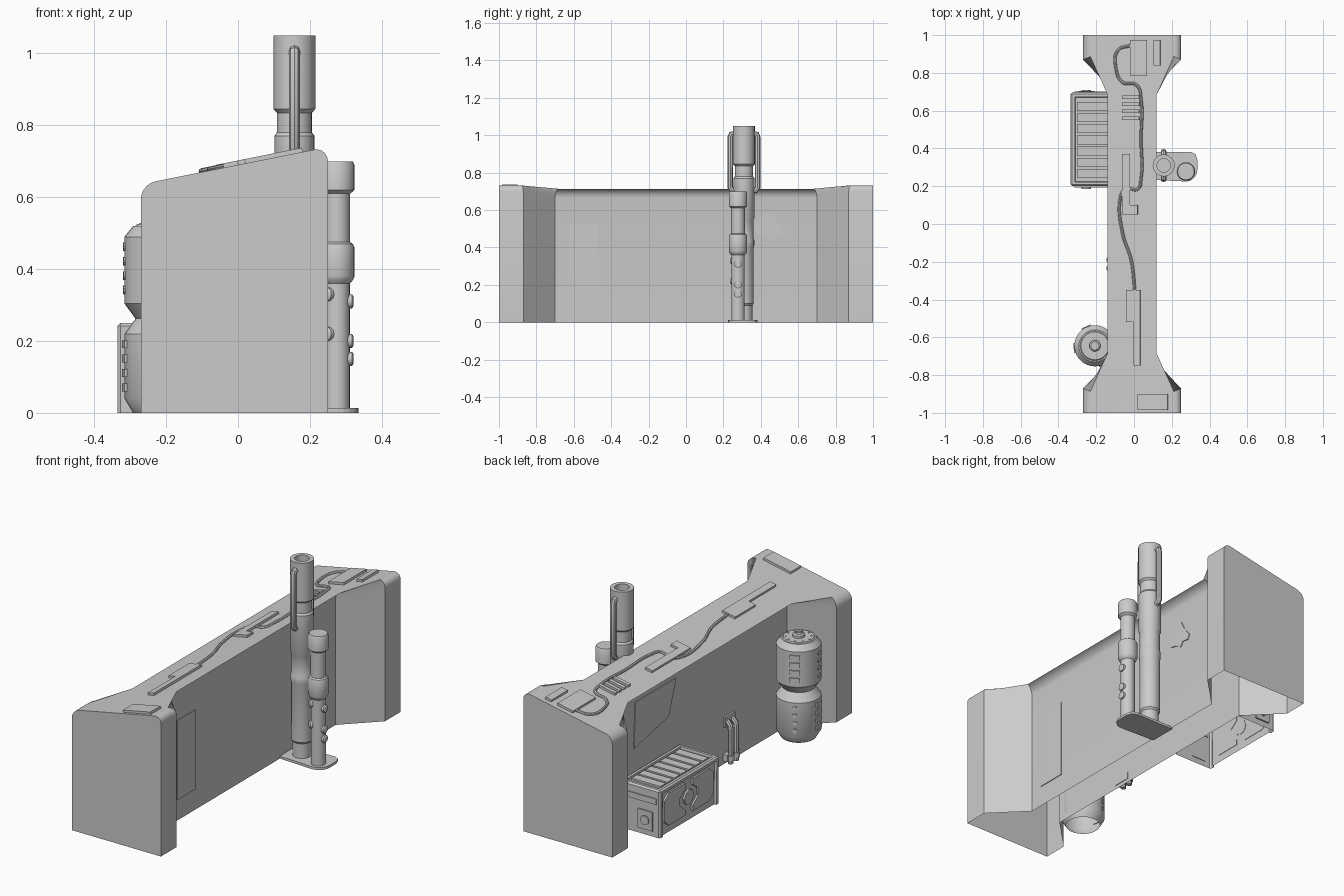
import bpy, bmesh, math
from mathutils import Vector, Matrix

if "Cube" in bpy.data.objects:
    bpy.data.objects.remove(bpy.data.objects["Cube"])

grey = bpy.data.materials.new("light_grey")
grey.diffuse_color = (0.6, 0.6, 0.6, 1)
grey.use_nodes = True
grey.node_tree.nodes["Principled BSDF"].inputs["Base Color"].default_value = grey.diffuse_color


def finish(ob, smooth=True):
    ob.data.materials.append(grey)
    bpy.ops.object.select_all(action='DESELECT')
    ob.select_set(True)
    bpy.context.view_layer.objects.active = ob
    if ob.type == 'CURVE':
        bpy.ops.object.convert(target='MESH')
    if smooth:
        bpy.ops.object.shade_smooth_by_angle(angle=math.radians(32))
    return ob


def from_bm(name, bm, smooth=True):
    bmesh.ops.recalc_face_normals(bm, faces=bm.faces)
    me = bpy.data.meshes.new(name)
    bm.to_mesh(me)
    bm.free()
    ob = bpy.data.objects.new(name, me)
    bpy.context.collection.objects.link(ob)
    return finish(ob, smooth)


def prism(name, pts, place, normal, depth):
    """Polygon placed on a surface and raised along its normal."""
    bm = bmesh.new()
    n = Vector(normal).normalized()
    low = [bm.verts.new(Vector(place(*p)) - n * 0.003) for p in pts]
    high = [bm.verts.new(Vector(place(*p)) + n * depth) for p in pts]
    bm.faces.new(low[::-1])
    bm.faces.new(high)
    for i in range(len(pts)):
        j = (i + 1) % len(pts)
        bm.faces.new((low[i], low[j], high[j], high[i]))
    return from_bm(name, bm, False)


def rect(a, b, c, d):
    return [(a, c), (b, c), (b, d), (a, d)]


def lathe(name, prof, matrix, n=24):
    bm = bmesh.new()
    rings = [[bm.verts.new((r * math.cos(2 * math.pi * i / n), r * math.sin(2 * math.pi * i / n), z))
              for i in range(n)] for r, z in prof]
    for a, b in zip(rings, rings[1:]):
        for i in range(n):
            bm.faces.new((a[i], a[(i + 1) % n], b[(i + 1) % n], b[i]))
    bmesh.ops.remove_doubles(bm, verts=bm.verts, dist=1e-5)
    bmesh.ops.transform(bm, matrix=matrix, verts=bm.verts)
    return from_bm(name, bm)


def tube(name, pts, r, kind='BEZIER'):
    cu = bpy.data.curves.new(name, 'CURVE')
    cu.dimensions = '3D'
    cu.bevel_depth, cu.bevel_resolution, cu.resolution_u, cu.use_fill_caps = r, 2, 6, True
    sp = cu.splines.new(kind)
    if kind == 'BEZIER':
        sp.bezier_points.add(len(pts) - 1)
        for bp, p in zip(sp.bezier_points, pts):
            bp.co = p
            bp.handle_left_type = bp.handle_right_type = 'AUTO'
    else:
        sp.points.add(len(pts) - 1)
        for sp_pt, p in zip(sp.points, pts):
            sp_pt.co = (*p, 1)
    ob = bpy.data.objects.new(name, cu)
    bpy.context.collection.objects.link(ob)
    return finish(ob)


def at(x, y, z=0):
    return Matrix.Translation((x, y, z))


def top_z(x):
    return 0.69 + 0.2 * x


# Wall: flared-end plan, sloping top, rounded long top edges, open underneath
half = [(0.25, -1), (0.25, -0.87), (0.08, -0.70), (0.08, 0.70), (0.25, 0.87), (0.25, 1)]
plan = half + [(-0.02 - x + 0.0, y) for x, y in half[::-1]]
bm = bmesh.new()
low = [bm.verts.new((x, y, 0)) for x, y in plan]
high = [bm.verts.new((x, y, top_z(x))) for x, y in plan]
bm.faces.new(high)
for i in range(len(plan)):
    j = (i + 1) % len(plan)
    bm.faces.new((low[i], low[j], high[j], high[i]))
edges = [e for e in bm.edges if all(v.co.z > 0.3 for v in e.verts)
         and not all(abs(v.co.y) > 0.99 for v in e.verts)]
bmesh.ops.bevel(bm, geom=edges, offset=0.04, segments=5, profile=0.5, affect='EDGES')
from_bm("barrier_wall", bm)

# Plates and louvres on the sloping top
on_top = lambda x, y: (x, y, top_z(x))
top_parts = [rect(-.02, .07, .785, .975), rect(.105, .14, .84, .975), rect(.02, .18, -.985, -.9),
             [(-.06, .05), (.02, .05), (.02, .1), (-.02, .1), (-.02, .37), (-.06, .37)],
             [(0, -.75), (.035, -.75), (.035, -.35), (-.04, -.35), (-.04, -.52), (0, -.52)]]
top_parts += [rect(-.06, .03, y - .01, y + .01) for y in (.56, .597, .634, .671)]
for p in top_parts:
    prism("top_plate", p, on_top, (-.2, 0, 1), 0.012)

# Cables along the top
for path in ([(-.02, .945), (-.085, .92), (-.095, .82), (-.06, .75), (.015, .735), (.037, .66),
              (.037, .45), (.037, .24), (.02, .185), (-.02, .185)],
             [(-.04, .2), (-.07, .15), (-.06, -.05), (-.015, -.19), (.005, -.36)]):
    tube("top_cable", [(x, y, top_z(x) + .003) for x, y in path], 0.008)

# Thin panels on both sides of the wall
right = lambda y, z: (0.08, y, z)
left = lambda y, z: (-0.10, y, z)
prism("right_panel", rect(-.625, -.47, .11, .53), right, (1, 0, 0), .004)
prism("damage_patch", [(.36, .5), (.385, .56), (.41, .57), (.43, .59), (.47, .575), (.49, .53), (.53, .48),
                       (.52, .455), (.48, .46), (.465, .435), (.43, .455), (.385, .465)], right, (1, 0, 0), .004)
prism("left_panel", [(.58, .37), (.57, .61), (.23, .61), (.29, .43)], left, (-1, 0, 0), .004)

# Tall pipe with hollow mouth and two side handles
tall = [(.045, 0), (.045, .09), (.052, .1), (.052, .40), (.055, .41), (.055, .44), (.051, .45), (.051, .55),
        (.056, .56), (.056, .77), (.049, .78), (.049, .835), (.058, .845), (.058, 1.05),
        (.036, 1.05), (.036, .95), (0, .95)]
lathe("tall_pipe", tall, at(.157, .31))
for s in (-1, 1):
    path = [(.045, .70), (.063, .705), (.073, .72), (.073, .99), (.068, 1.005), (.045, 1.01)]
    tube("pipe_handle", [(.157, .31 + s * d, z) for d, z in path], .015, 'POLY')

# Short pipe with collars and knobs
short = [(.036, 0), (.036, .36), (.045, .37), (.049, .38), (.049, .46), (.045, .47), (.037, .475), (.037, .61),
         (.049, .62), (.049, .69), (.044, .70), (0, .70)]
lathe("short_pipe", short, at(.275, .278))
knob = [(.02, .028), (.02, .042), (.014, .046), (0, .046)]
for z, a in ((.31, 0), (.20, 0), (.15, 0), (.22, 225), (.33, 225)):
    m = at(.275, .278, z) @ Matrix.Rotation(math.radians(a), 4, 'Z') @ Matrix.Rotation(math.pi / 2, 4, 'Y')
    lathe("pipe_knob", knob, m, 12)

# Foot plate under the two pipes
foot = [(.07, .235), (.275, .225)]
foot += [(.275 + .06 * math.sin(t), .285 - .06 * math.cos(t)) for t in [math.pi * i / 10 for i in range(1, 6)]]
foot += [(.335, .34), (.325, .37), (.30, .382), (.07, .382)]
prism("foot_plate", foot, lambda x, y: (x, y, .003), (0, 0, 1), .01)

# Canister: two bulging halves, hollow below
CX, CY = -.207, -.645
can = [(.085, 0), (.109, .04), (.109, .22), (.078, .262), (.109, .304), (.109, .49), (.085, .52),
       (.078, .52), (.074, .525), (0, .525)]
lathe("canister", can, at(CX, CY), 28)
lathe("canister_cap", [(.03, .52), (.03, .537), (.022, .543), (.016, .543), (.016, .537), (0, .537)], at(CX, CY), 16)
for i in range(10):
    a = 2 * math.pi * i / 10
    lathe("canister_rivet", [(.005, .52), (.005, .528), (0, .528)],
          at(CX + .062 * math.cos(a), CY + .062 * math.sin(a)), 6)
# Slots and studs on the canister sides
for a, slot_z, stud_z in ((115, .33, .06), (187, .06, .33), (295, .33, .06)):
    t = math.radians(a)
    n, side = Vector((math.cos(t), math.sin(t), 0)), Vector((-math.sin(t), math.cos(t), 0))
    for k in range(4):
        z = slot_z + .04 * k
        prism("canister_slot", rect(-.026, .026, z, z + .022),
              lambda u, v: Vector((CX, CY, v)) + n * .107 + side * u, n, .006)
        m = at(CX, CY, stud_z + .012 + .04 * k) @ Matrix.Rotation(t, 4, 'Z') @ Matrix.Rotation(math.pi / 2, 4, 'Y')
        lathe("canister_stud", [(.012, .10), (.012, .113), (0, .113)], m, 10)

# Crate: open-bottomed box with recessed top and outer side
X0, X1, Y0, Y1, H = -.335, -.10, .20, .695, .25
bm = bmesh.new()
bmesh.ops.create_cube(bm, size=1, matrix=at((X0 + X1) / 2, (Y0 + Y1) / 2, H / 2)
                      @ Matrix.Diagonal((X1 - X0, Y1 - Y0, H, 1)))
bm.faces.ensure_lookup_table()
bmesh.ops.delete(bm, geom=[f for f in bm.faces if f.normal.z < -.9], context='FACES')
bmesh.ops.bevel(bm, geom=[e for e in bm.edges if not e.is_boundary], offset=.008, segments=1, affect='EDGES')
for d, w in ((Vector((0, 0, 1)), .02), (Vector((-1, 0, 0)), .018)):
    bm.normal_update()
    face = max((f for f in bm.faces if f.normal.dot(d) > .99), key=lambda f: f.calc_area())
    bmesh.ops.inset_region(bm, faces=[face], thickness=w, depth=0)
    bmesh.ops.inset_region(bm, faces=[face], thickness=.003, depth=-.012)
from_bm("crate", bm, False)
for i in range(7):
    y = .245 + i * .059
    prism("crate_slat", rect(-.302, -.133, y, y + .046), lambda x, y: (x, y, .239), (0, 0, 1), .009)

# Crate side panels around a central hub, mirrored
yc, zc = .4475, .125
for s in (-1, 1):
    pts = [(.03, .085), (.17, .085), (.205, .055), (.205, -.055), (.17, -.085), (.03, -.085),
           (.03, -.055), (.075, -.02), (.075, .02), (.03, .055)]
    prism("crate_side_panel", [(yc + s * u, zc + v) for u, v in pts],
          lambda y, z: (-.324, y, z), (-1, 0, 0), .008)
prism("crate_hub", [(yc + .04 * math.cos(i * math.pi / 4), zc + .04 * math.sin(i * math.pi / 4)) for i in range(8)],
      lambda y, z: (-.324, y, z), (-1, 0, 0), .009)
# Crate end grips and latches on both ends
for y, s in ((Y0, -1), (Y1, 1)):
    on_end = lambda x, z: (x, y, z)
    prism("crate_grip", rect(-.315, -.13, .175, .205), on_end, (0, s, 0), .006)
    prism("crate_latch", rect(-.295, -.21, .03, .13), on_end, (0, s, 0), .008)
    prism("crate_latch_button", [(-.2525 + .025 * math.cos(i * math.pi / 6), .08 + .025 * math.sin(i * math.pi / 6))
                                 for i in range(12)], on_end, (0, s, 0), .015)

# Twin conduit on the left side
for y in (-.235, -.19):
    tube("conduit", [(-.09, y, .225), (-.11, y, .222), (-.125, y, .205), (-.128, y, .18), (-.128, y, .005)], .014, 'POLY')
    lathe("conduit_collar", [(.019, .025), (.019, .05), (0, .05)], at(-.128, y), 12)
prism("conduit_bracket", rect(-.255, -.17, .195, .25), left, (-1, 0, 0), .01)
prism("conduit_clamp", rect(-.262, -.165, .02, .055), left, (-1, 0, 0), .028)
